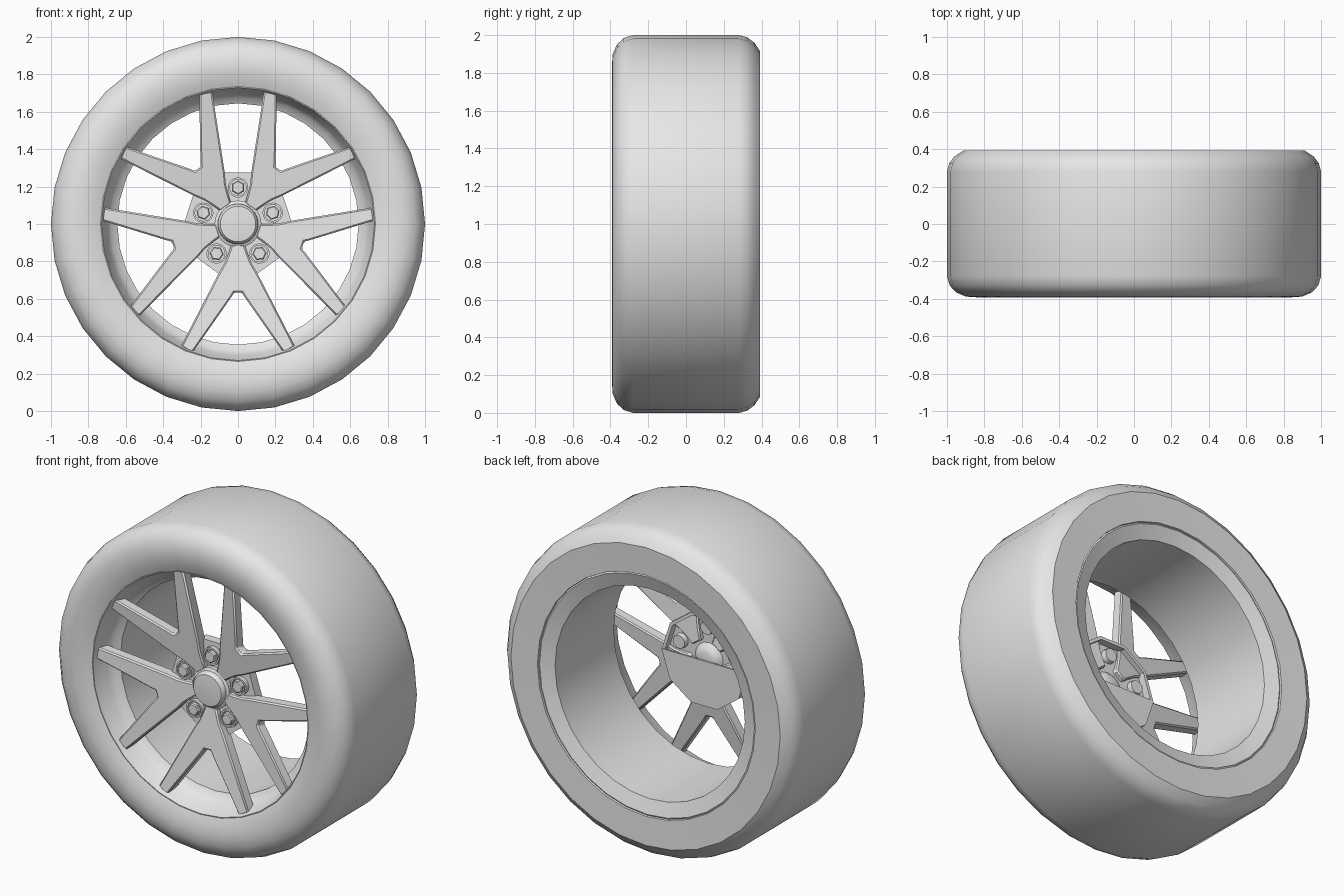
import bpy, bmesh, math
from mathutils import Matrix

cube = bpy.data.objects.get("Cube")
if cube:
    bpy.data.objects.remove(cube, do_unlink=True)

grey = bpy.data.materials.new("plain_grey")
grey.use_nodes = True
grey.diffuse_color = (0.8, 0.8, 0.8, 1)
grey.node_tree.nodes["Principled BSDF"].inputs["Base Color"].default_value = (0.8, 0.8, 0.8, 1)


def finish(name, bm, bevel=0):
    """Turn a bmesh into a shaded object, raised so the axle is at z = 1."""
    bmesh.ops.recalc_face_normals(bm, faces=bm.faces)
    mesh = bpy.data.meshes.new(name)
    bm.to_mesh(mesh)
    bm.free()
    mesh.materials.append(grey)
    obj = bpy.data.objects.new(name, mesh)
    obj.location.z = 1
    bpy.context.collection.objects.link(obj)
    if bevel:
        mod = obj.modifiers.new("bevel", 'BEVEL')
        mod.width = bevel
        mod.segments = 1
    bpy.ops.object.select_all(action='DESELECT')
    obj.select_set(True)
    bpy.context.view_layer.objects.active = obj
    bpy.ops.object.shade_smooth_by_angle(angle=math.radians(35))
    return obj


def lathe(bm, profile, sides, closed=True, turn=0.0, centre=(0, 0)):
    """Revolve (radius, y) points about the y direction."""
    rings = []
    for r, y in profile:
        angles = [turn + math.tau * i / sides for i in range(sides)]
        rings.append([bm.verts.new((centre[0] + r * math.cos(a), y, centre[1] + r * math.sin(a)))
                      for a in angles])
    pairs = list(zip(rings, rings[1:]))
    if closed:
        pairs.append((rings[-1], rings[0]))
    else:
        bm.faces.new(rings[0])
        bm.faces.new(rings[-1])
    for a, b in pairs:
        for i in range(sides):
            j = (i + 1) % sides
            bm.faces.new((a[i], a[j], b[j], b[i]))


def prism(bm, outline, front, back):
    """Join a front and a back copy of an (x, z) outline; front and back give y."""
    f = [bm.verts.new((u, front(u), v)) for u, v in outline]
    b = [bm.verts.new((u, back(u), v)) for u, v in outline]
    bm.faces.new(f)
    bm.faces.new(b)
    for i in range(len(f)):
        j = (i + 1) % len(f)
        bm.faces.new((f[i], f[j], b[j], b[i]))


# Tyre: rounded front shoulder, creased rear shoulder
bm = bmesh.new()
lathe(bm, [(0.735, -0.365), (0.78, -0.382), (0.84, -0.392), (0.9, -0.388), (0.95, -0.366),
           (0.985, -0.33), (1, -0.28), (1, 0.28), (0.988, 0.325), (0.96, 0.362), (0.915, 0.392),
           (0.74, 0.385), (0.735, 0.36)], 32)
finish("tyre", bm)

# Rim barrel with stepped front lip and rear flange
bm = bmesh.new()
lathe(bm, [(0.745, -0.362), (0.73, -0.366), (0.7, -0.27), (0.68, -0.24), (0.645, -0.22),
           (0.645, 0.35), (0.73, 0.378), (0.745, 0.37)], 32)
finish("rim_barrel", bm)

# Forked spokes, one for each fifth of the wheel
half = [(0.11, 0.035), (0.16, 0.052), (0.21, 0.072), (0.26, 0.102),
        (0.655, 0.305), (0.69, 0.245), (0.39, 0.035), (0.365, 0.02)]
outline = half + [(u, -v) for u, v in reversed(half)]
for k in range(5):
    bm = bmesh.new()
    prism(bm, outline, lambda u: -0.265 - 0.13 * (u - 0.1), lambda u: -0.19 - 0.14 * (u - 0.1))
    turn = math.radians(90 - 72 * k)
    bm.transform(Matrix.Rotation(turn, 4, 'Y'))
    finish(f"forked_spoke_{k + 1}", bm, 0.008)

# Hub: ten-sided cup, open behind except for a plate over its lower half
bm = bmesh.new()
lathe(bm, [(0.29, -0.235), (0.29, -0.18), (0.27, -0.18), (0.27, -0.235)], 10, turn=math.radians(0))
lathe(bm, [(0.29, -0.236), (0.29, -0.225)], 10, closed=False)
finish("hub_cup", bm)

bm = bmesh.new()
lower = [(0.29 * math.cos(math.radians(a)), 0.29 * math.sin(math.radians(a)))
         for a in range(180, 361, 36)]
prism(bm, lower, lambda u: -0.185, lambda u: -0.176)
finish("hub_back_plate", bm)

# Centre cap and axle stub
bm = bmesh.new()
lathe(bm, [(0.125, -0.23), (0.125, -0.262), (0.108, -0.27), (0.106, -0.285),
           (0.095, -0.298), (0.05, -0.302)], 32, closed=False)
finish("centre_cap", bm)
bm = bmesh.new()
lathe(bm, [(0.1, -0.23), (0.07, -0.2), (0.045, -0.19)], 16, closed=False)
finish("axle_stub", bm)

# Wheel bolts: round seat, hexagonal head and rear boss
for k in range(5):
    a = math.radians(90 + 72 * k)
    c = (0.195 * math.cos(a), 0.195 * math.sin(a))
    bm = bmesh.new()
    lathe(bm, [(0.054, -0.23), (0.054, -0.262), (0.044, -0.262), (0.044, -0.23)], 20, centre=c)
    lathe(bm, [(0.038, -0.23), (0.038, -0.268), (0.032, -0.275)], 6, closed=False, turn=a, centre=c)
    lathe(bm, [(0.045, -0.23), (0.04, -0.195)], 12, closed=False, centre=c)
    finish(f"wheel_bolt_{k + 1}", bm)
